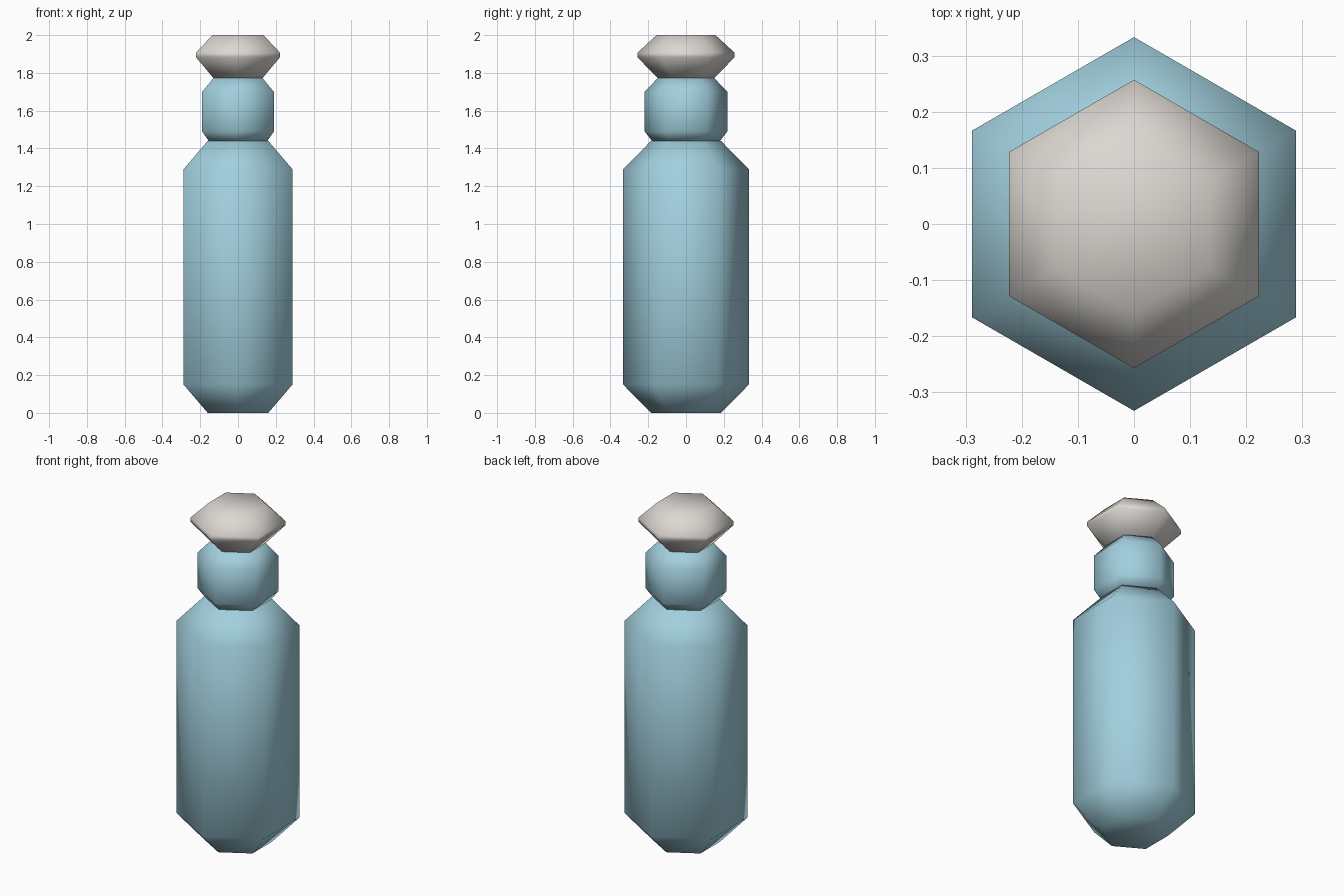
import bpy, bmesh, math

if "Cube" in bpy.data.objects:
    bpy.data.objects.remove(bpy.data.objects["Cube"])

def material(name, rgb):
    m = bpy.data.materials.new(name)
    m.diffuse_color = (*rgb, 1.0)
    m.use_nodes = True
    m.node_tree.nodes["Principled BSDF"].inputs["Base Color"].default_value = m.diffuse_color
    return m

blue = material("pale_blue", (0.36, 0.63, 0.73))
grey = material("warm_grey", (0.71, 0.68, 0.64))

def hex_lathe(name, profile, mat):
    """Closed hexagonal solid from (radius, z) rings, corners on the y axis."""
    bm = bmesh.new()
    rings = []
    for r, z in profile:
        angles = [math.pi / 2 + i * math.pi / 3 for i in range(6)]
        rings.append([bm.verts.new((r * math.cos(a), r * math.sin(a), z)) for a in angles])
    for lo, hi in zip(rings, rings[1:]):
        for i in range(6):
            j = (i + 1) % 6
            bm.faces.new((lo[i], lo[j], hi[j], hi[i]))
    bm.faces.new(rings[0][::-1])
    bm.faces.new(rings[-1])
    for f in bm.faces:
        f.smooth = True
    me = bpy.data.meshes.new(name)
    bm.to_mesh(me)
    bm.free()
    me.materials.append(mat)
    ob = bpy.data.objects.new(name, me)
    bpy.context.collection.objects.link(ob)
    return ob

# long bevelled bottle body
hex_lathe("bottle_body", [(0.185, 0), (0.333, 0.15), (0.333, 1.29), (0.185, 1.44)], blue)
# short bulging neck
hex_lathe("bottle_neck", [(0.18, 1.44), (0.219, 1.49), (0.219, 1.70), (0.15, 1.772)], blue)
# flared stopper with a narrow rim
hex_lathe("stopper", [(0.15, 1.772), (0.257, 1.883), (0.257, 1.907), (0.156, 2.0)], grey)
